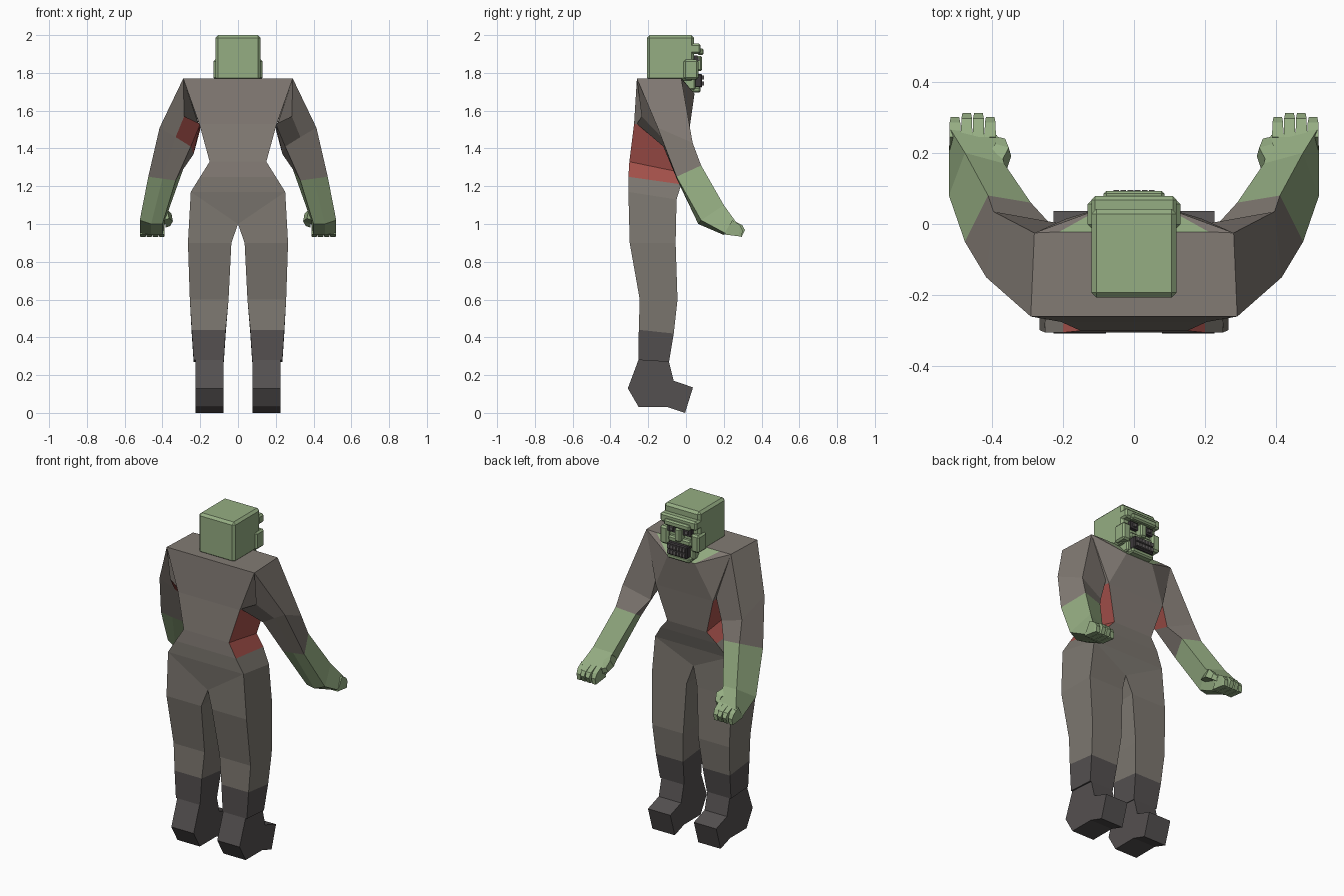
import bpy, bmesh
from mathutils import Vector

if "Cube" in bpy.data.objects:
    bpy.data.objects.remove(bpy.data.objects["Cube"])


def material(name, color):
    m = bpy.data.materials.new(name)
    m.diffuse_color = (*color, 1)
    m.use_nodes = True
    m.node_tree.nodes["Principled BSDF"].inputs["Base Color"].default_value = m.diffuse_color
    return m


SHIRT = material("drab shirt", (0.225, 0.198, 0.175))
TROUSERS = material("drab trousers", (0.205, 0.187, 0.163))
BOOT = material("dark boot", (0.088, 0.080, 0.080))
SKIN = material("green skin", (0.300, 0.420, 0.225))
RED = material("red flesh", (0.390, 0.085, 0.072))
DARK = material("dark mouth", (0.045, 0.040, 0.043))
TEETH = material("grey teeth", (0.13, 0.12, 0.12))


def make(name, verts, faces, mats, indices=None):
    me = bpy.data.meshes.new(name)
    me.from_pydata([Vector(v) for v in verts], [], faces)
    for m in mats:
        me.materials.append(m)
    for p, i in zip(me.polygons, indices or [0] * len(faces)):
        p.material_index = i
    bm = bmesh.new()
    bm.from_mesh(me)
    bmesh.ops.recalc_face_normals(bm, faces=bm.faces)
    bm.to_mesh(me)
    bm.free()
    ob = bpy.data.objects.new(name, me)
    bpy.context.collection.objects.link(ob)
    return ob


def loft(name, rings, mats, rule=lambda seg, side: 0):
    """Skin a list of equal rings and cap both ends."""
    n = len(rings[0])
    verts = [v for r in rings for v in r]
    faces, idx = [], []
    for s in range(len(rings) - 1):
        for k in range(n):
            a, b = s * n + k, s * n + (k + 1) % n
            faces.append((a, b, b + n, a + n))
            idx.append(rule(s, k))
    faces += [tuple(range(n)), tuple(range(len(verts) - n, len(verts)))]
    idx += [rule(0, -1), rule(len(rings) - 2, -1)]
    return make(name, verts, faces, mats, idx)


def box(name, x, y, z, mat, bevel=0.0):
    """Box from (min, max) ranges, with an optional chamfer."""
    ring = lambda h: [(x[0], y[0], h), (x[1], y[0], h), (x[1], y[1], h), (x[0], y[1], h)]
    ob = loft(name, [ring(z[0]), ring(z[1])], [mat])
    if bevel:
        mod = ob.modifiers.new("chamfer", "BEVEL")
        mod.width, mod.segments = bevel, 1
    return ob


# Torso: half outline points, mirrored in x, then joined by named faces
half = {
    "tb": (.29, -.26, 1.77), "tf": (.28, -.025, 1.77), "g": (.21, -.022, 1.77),
    "n": (.09, .045, 1.69), "pb": (.205, -.275, 1.53), "pf": (.19, .015, 1.48),
    "wb": (.15, -.30, 1.33), "wf": (.13, -.01, 1.27), "rb": (.20, -.305, 1.25),
    "rf": (.185, -.025, 1.21), "hb": (.25, -.305, 1.17), "hf": (.24, -.05, 1.13),
}
keys = list(half)
tv = [half[k] for k in keys] + [(-half[k][0], *half[k][1:]) for k in keys]
tv += [(0, -.285, 1.0), (0, -.07, 1.01)]
at = lambda k, s=0: keys.index(k) + s * len(keys)
CB, CF = len(tv) - 2, len(tv) - 1
tfaces, tidx = [], []


def tface(face, mat=0):
    tfaces.append(tuple(face))
    tidx.append(mat)


for s in (0, 1):
    for names, mat in (("tb tf pf pb", 0), ("pb pf wf wb", 1), ("wb wf rf rb", 1),
                       ("rb rf hf hb", 2), ("tf g n", 0), ("tf n pf", 0)):
        tface([at(k, s) for k in names.split()], mat)
    tface([at("hb", s), at("hf", s), CF, CB], 2)
for a, b in (("tb", "pb"), ("pb", "wb"), ("wb", "rb"), ("rb", "hb"),
             ("n", "pf"), ("pf", "wf"), ("wf", "rf"), ("rf", "hf")):
    tface([at(a), at(b), at(b, 1), at(a, 1)], 2 if b in ("hb", "rf", "hf") else 0)
tface([at("hb"), CB, at("hb", 1)], 2)
tface([at("hf"), CF, at("hf", 1)], 2)
tface([at("tb"), at("tb", 1), at("tf", 1), at("g", 1), at("g"), at("tf")])
tface([at("g"), at("g", 1), at("n", 1), at("n")], 3)      # bare throat
make("torso", tv, tfaces, [SHIRT, RED, TROUSERS, SKIN], tidx)

# Arm rings: front top, rear outer, rear middle, rear inner, front inner
arm = [
    [(.28, -.025, 1.77), (.29, -.26, 1.77), (.285, -.235, 1.57), (.20, -.26, 1.53), (.20, 0, 1.50)],
    [(.395, .035, 1.43), (.415, -.15, 1.51), (.33, -.13, 1.46), (.25, -.12, 1.41), (.235, .0, 1.37)],
    [(.41, .08, 1.31), (.475, -.05, 1.25), (.40, -.05, 1.24), (.33, -.045, 1.23), (.29, .06, 1.29)],
    [(.475, .20, 1.10), (.52, .08, 1.02), (.46, .065, 1.0), (.40, .08, 1.0), (.365, .17, 1.08)],
    [(.515, .265, 1.01), (.52, .21, .95), (.46, .20, .942), (.40, .20, .942), (.385, .25, 1.01)],
]
# Leg rings: inner back, outer back, outer front, inner front
leg = [[(0, -.285, 1.0), (.25, -.305, 1.17), (.24, -.05, 1.13), (0, -.07, 1.01)]]
for xi, xo, yb, yf, zb, zf in (
        (.035, .265, -.298, -.055, .90, .90), (.05, .255, -.245, -.045, .60, .60),
        (.065, .245, -.25, -.065, .44, .42), (.075, .235, -.252, -.09, .28, .27)):
    leg.append([(xi, yb, zb), (xo, yb, zb), (xo, yf, zf), (xi, yf, zf)])
# Boot side profile (y, z)
boot = [(-.252, .28), (-.308, .13), (-.25, .03), (-.095, .03),
        (-.005, 0), (.037, .135), (-.065, .17), (-.09, .27)]

for side, sg in (("left", -1), ("right", 1)):
    flip = lambda rings: [[(sg * x, y, z) for x, y, z in r] for r in rings]

    def arm_rule(seg, k, sg=sg):
        if seg >= 2:
            return 1
        return 2 if sg < 0 and seg == 0 and k in (2, 3) else 0

    loft(side + "_arm", flip(arm), [SHIRT, SKIN, RED], arm_rule)
    # Fingers: short tapered blocks fanned across the palm end
    for i in range(4):
        x0 = .388 + i * .033
        y1 = .30 + (.012 if i in (1, 2) else 0)
        sec = lambda a, b, y, z0, y2, z2: [(a, y, z0), (b, y, z0), (b, y2, z2), (a, y2, z2)]
        loft(f"{side}_finger_{i}", flip([
            sec(x0, x0 + .032, .20, .945, .245, 1.02),
            sec(x0 + .001, x0 + .031, .28, .935, y1 - .015, .995),
            sec(x0 + .004, x0 + .028, .295, .932, y1, .968)]), [SKIN])
    # Thumb on the inner side of the palm
    loft(side + "_thumb", flip([
        [(.365, .13, 1.03), (.42, .15, 1.01), (.42, .18, 1.06), (.375, .17, 1.075)],
        [(.345, .19, 1.015), (.385, .21, 1.0), (.39, .225, 1.04), (.352, .215, 1.055)],
        [(.358, .225, .99), (.385, .24, .98), (.385, .245, 1.01), (.362, .24, 1.02)]]), [SKIN])
    loft(side + "_leg", flip(leg), [TROUSERS, BOOT], lambda seg, k: int(seg == 3))
    loft(side + "_boot", flip([[(x, y, z) for y, z in boot] for x in (.078, .226)]), [BOOT])

# Head with chamfered edges
box("head", (-.12, .12), (-.207, .042), (1.76, 2.0), SKIN, .014)
box("brow", (-.12, .12), (.02, .078), (1.90, 1.955), SKIN, .01)
box("brow_ridge", (-.085, .085), (.06, .093), (1.895, 1.93), SKIN, .008)
box("nose", (-.02, .02), (.03, .085), (1.81, 1.89), SKIN, .008)
box("upper_lip", (-.075, .075), (.03, .065), (1.79, 1.825), SKIN, .008)
box("chin", (-.075, .075), (-.01, .078), (1.695, 1.725), SKIN, .008)
box("jaw", (-.09, .09), (-.02, .05), (1.71, 1.78), SKIN, .008)
for sg, side in ((-1, "left"), (1, "right")):
    span = lambda a, b: (min(sg * a, sg * b), max(sg * a, sg * b))
    box(side + "_cheek", span(.075, .13), (-.012, .066), (1.765, 1.87), SKIN, .01)
    box(side + "_eye", span(.025, .078), (.035, .062), (1.85, 1.893), DARK)
    box(side + "_pupil", span(.04, .06), (.06, .072), (1.862, 1.882), TEETH)

# Mouth with two rows of teeth
box("mouth", (-.066, .066), (.03, .086), (1.722, 1.795), DARK, .006)
for row, z in enumerate((1.733, 1.764)):
    for i in range(6):
        x = -.058 + i * .02
        box(f"tooth_{row}_{i}", (x, x + .016), (.08, .095), (z, z + .022), TEETH)
